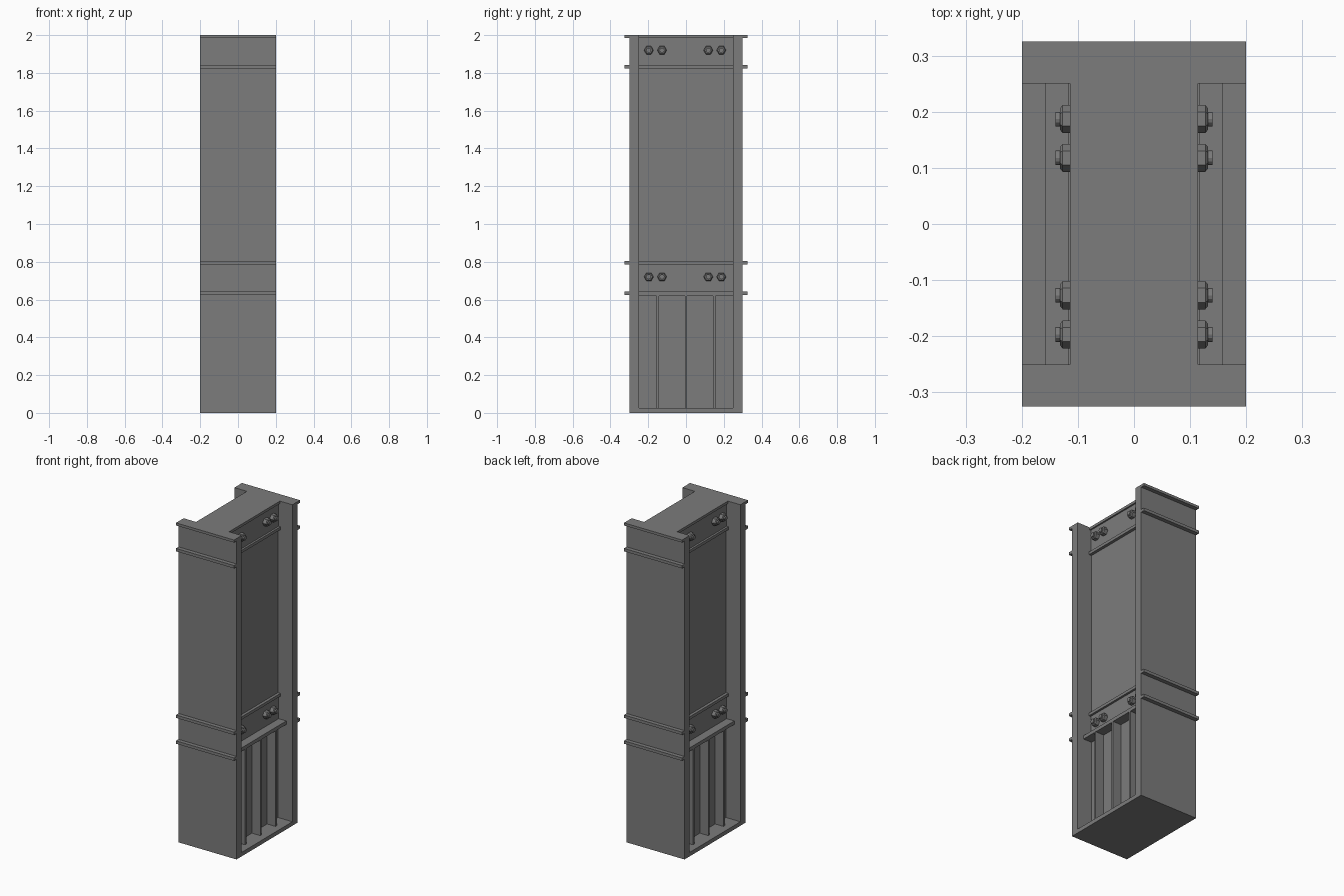
import bpy
import bmesh
from math import pi
from mathutils import Matrix

cube = bpy.data.objects.get("Cube")
if cube:
    bpy.data.objects.remove(cube, do_unlink=True)

steel = bpy.data.materials.new("grey_steel")
steel.use_nodes = True
grey = (0.2, 0.2, 0.2, 1)
steel.diffuse_color = grey
steel.node_tree.nodes["Principled BSDF"].inputs["Base Color"].default_value = grey


def finish(name, bm):
    mesh = bpy.data.meshes.new(name)
    bm.to_mesh(mesh)
    bm.free()
    mesh.materials.append(steel)
    obj = bpy.data.objects.new(name, mesh)
    bpy.context.collection.objects.link(obj)
    return obj


def box(name, x, y, z):
    """Box from three (low, high) ranges."""
    spans = (x, y, z)
    size = [hi - lo for lo, hi in spans]
    centre = [(hi + lo) / 2 for lo, hi in spans]
    bm = bmesh.new()
    bmesh.ops.create_cube(bm, size=1, matrix=Matrix.Translation(centre) @ Matrix.Diagonal((*size, 1)))
    return finish(name, bm)


def bolt(name, side, y, z, wall):
    """Chamfered hex nut with a round stud, pointing out along x."""
    bm = bmesh.new()
    parts = ((6, 0.0, 0.022, 0.025, 0.025), (6, 0.022, 0.027, 0.025, 0.019),
             (12, 0.027, 0.14 - wall, 0.013, 0.013))
    for sides, start, end, r1, r2 in parts:
        place = (Matrix.Translation((side * (wall + (start + end) / 2), y, z))
                 @ Matrix.Rotation(side * pi / 2, 4, "Y"))
        bmesh.ops.create_cone(bm, cap_ends=True, segments=sides, radius1=r1,
                              radius2=r2, depth=end - start, matrix=place)
    return finish(name, bm)


HALF = 0.2       # half width of the flanges
INNER = 0.25     # inside face of the flanges
OUTER = 0.3      # outside face of the flanges
PANEL = 0.1      # web panel face
BAND = 0.105     # bolted band face
LEDGE = 0.158
rails = ((1.984, 2.0), (1.823, 1.841), (0.785, 0.803), (0.624, 0.642))
bands = (("upper", 1.841, 1.984, 1.92), ("lower", 0.642, 0.785, 0.72))

# Web and base plate
box("web", (-PANEL, PANEL), (-INNER, INNER), (0.025, 1.99))
box("base_plate", (-HALF, HALF), (-INNER, INNER), (0, 0.025))

# Flanges with their outer rails
for label, s in (("front", -1), ("back", 1)):
    box(label + "_flange", (-HALF, HALF), sorted((s * INNER, s * OUTER)), (0, 2))
    for i, span in enumerate(rails):
        box(f"{label}_rail_{i + 1}", (-HALF, HALF),
            sorted((s * OUTER, s * 0.325)), span)

# Top cap of the web
box("top_cap", (-0.114, 0.114), (-INNER, INNER), rails[0])

for label, s in (("left", 1), ("right", -1)):
    def out(depth):
        return sorted((s * 0.09, s * depth))

    # Web rails and the projecting ledge
    for i, span in enumerate(rails[1:3]):
        box(f"{label}_web_rail_{i + 1}", out(0.118), (-INNER, INNER), span)
    box(label + "_ledge", out(LEDGE), (-INNER, INNER), (0.62, 0.642))

    # Stiffening ribs
    for i, y in enumerate((-0.15, 0, 0.15)):
        box(f"{label}_rib_{i + 1}", out(LEDGE), (y - 0.006, y + 0.006), (0.02, 0.625))

    # Bolted bands
    for level, low, high, bolt_z in bands:
        box(f"{label}_{level}_band", out(BAND), (-INNER, INNER), (low, high))
        for i, y in enumerate((-0.197, -0.127, 0.118, 0.187)):
            bolt(f"{label}_{level}_bolt_{i + 1}", s, y, bolt_z, BAND)
